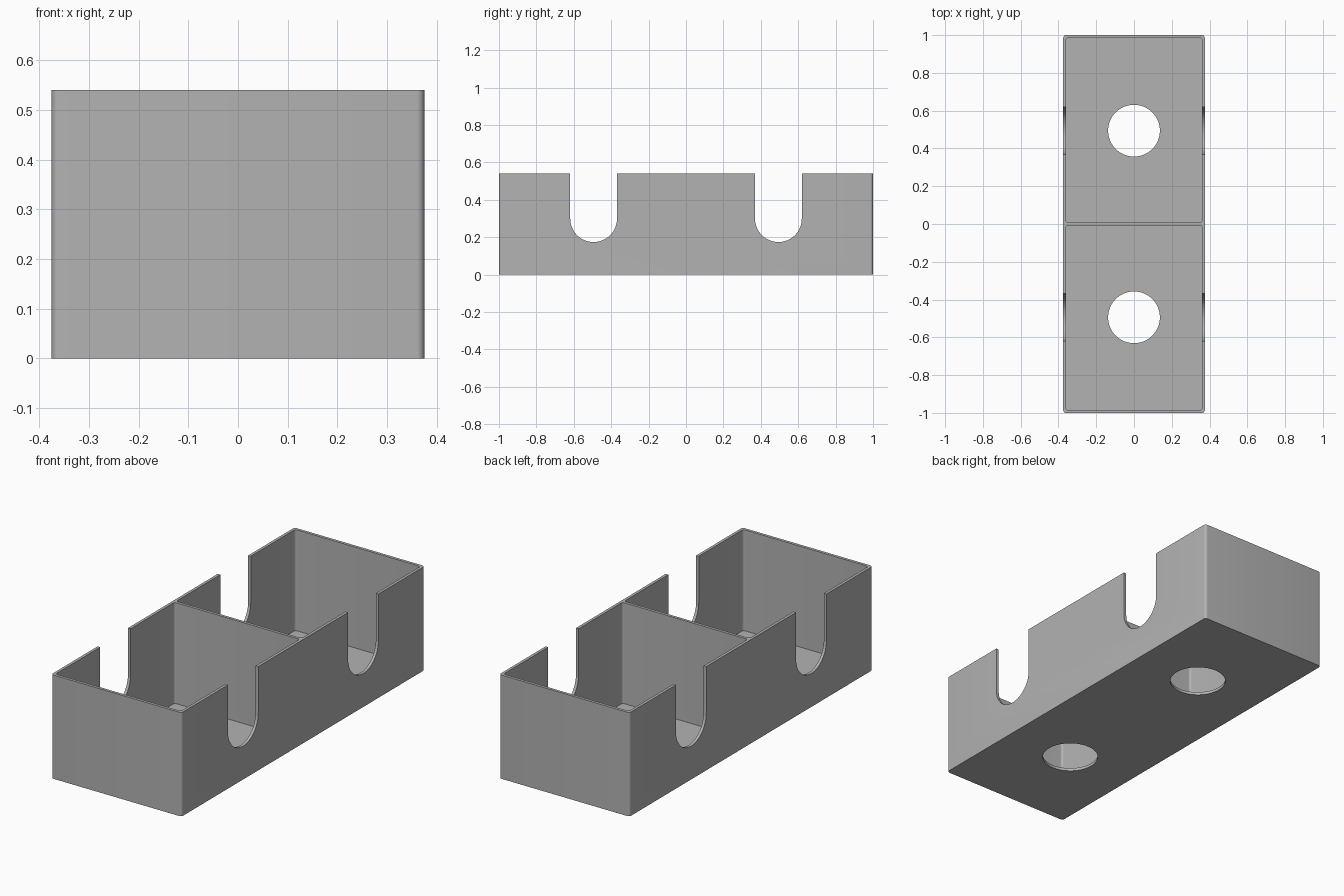
import bpy, bmesh, math
from mathutils import Vector

if "Cube" in bpy.data.objects:
    bpy.data.objects.remove(bpy.data.objects["Cube"], do_unlink=True)

W, L, H = 0.375, 1.0, 0.54      # half width, half length, height
T = 0.015                       # wall and floor thickness
BAY = 0.494                     # bay centre along y

grey = bpy.data.materials.new("plain grey")
grey.use_nodes = True
colour = (0.45, 0.45, 0.45, 1)
grey.diffuse_color = colour
grey.node_tree.nodes["Principled BSDF"].inputs["Base Color"].default_value = colour


def arc(cx, cy, r, start, end, steps):
    return [(cx + r * math.cos(math.radians(start + (end - start) * i / steps)),
             cy + r * math.sin(math.radians(start + (end - start) * i / steps)))
            for i in range(steps + 1)]


def rounded_rect(x0, x1, y0, y1, r):
    corners = [(x1 - r, y1 - r), (x0 + r, y1 - r), (x0 + r, y0 + r), (x1 - r, y0 + r)]
    return [p for i, (x, y) in enumerate(corners)
            for p in arc(x, y, r, 90 * i, 90 * i + 90, 6)]


def prism(name, points, offset):
    """Extrude a closed 3D outline along offset."""
    bm = bmesh.new()
    face = bm.faces.new([bm.verts.new(p) for p in points])
    top = bmesh.ops.extrude_face_region(bm, geom=[face])
    bmesh.ops.translate(bm, vec=Vector(offset),
                        verts=[v for v in top["geom"] if isinstance(v, bmesh.types.BMVert)])
    bmesh.ops.recalc_face_normals(bm, faces=bm.faces)
    mesh = bpy.data.meshes.new(name)
    bm.to_mesh(mesh)
    bm.free()
    mesh.materials.append(grey)
    obj = bpy.data.objects.new(name, mesh)
    bpy.context.collection.objects.link(obj)
    return obj


def upright(name, outline, z0, z1):
    return prism(name, [(x, y, z0) for x, y in outline], (0, 0, z1 - z0))


# Solid outer block with rounded upright corners
tray = upright("two_bay_tray", rounded_rect(-W, W, -L, L, T), 0, H)

cutters = []
for side, s in (("front", -1), ("back", 1)):
    # Hollow bay, leaving the outer walls, floor and centre divider
    y0, y1 = sorted((s * T / 2, s * (L - T)))
    cutters.append(upright(side + "_bay_cutter",
                           rounded_rect(-W + T, W - T, y0, y1, 0.012), T, H + 0.1))
    # Round hole through the floor
    cutters.append(upright(side + "_hole_cutter",
                           arc(0, s * BAY, 0.137, 0, 360, 64)[:-1], -0.1, 0.1))
    # U-shaped slot through both side walls
    outline = arc(s * BAY, 0.299, 0.125, 180, 360, 32)
    outline += [(s * BAY + 0.125, H + 0.1), (s * BAY - 0.125, H + 0.1)]
    cutters.append(prism(side + "_slot_cutter", [(-0.5, y, z) for y, z in outline], (1, 0, 0)))

bpy.context.view_layer.objects.active = tray
tray.select_set(True)
for cutter in cutters:
    cutter.hide_render = True
    mod = tray.modifiers.new(cutter.name, "BOOLEAN")
    mod.operation = "DIFFERENCE"
    mod.solver = "EXACT"
    mod.object = cutter
    bpy.ops.object.modifier_apply(modifier=mod.name)
for cutter in cutters:
    bpy.data.objects.remove(cutter, do_unlink=True)

bpy.ops.object.shade_smooth_by_angle(angle=math.radians(30))
